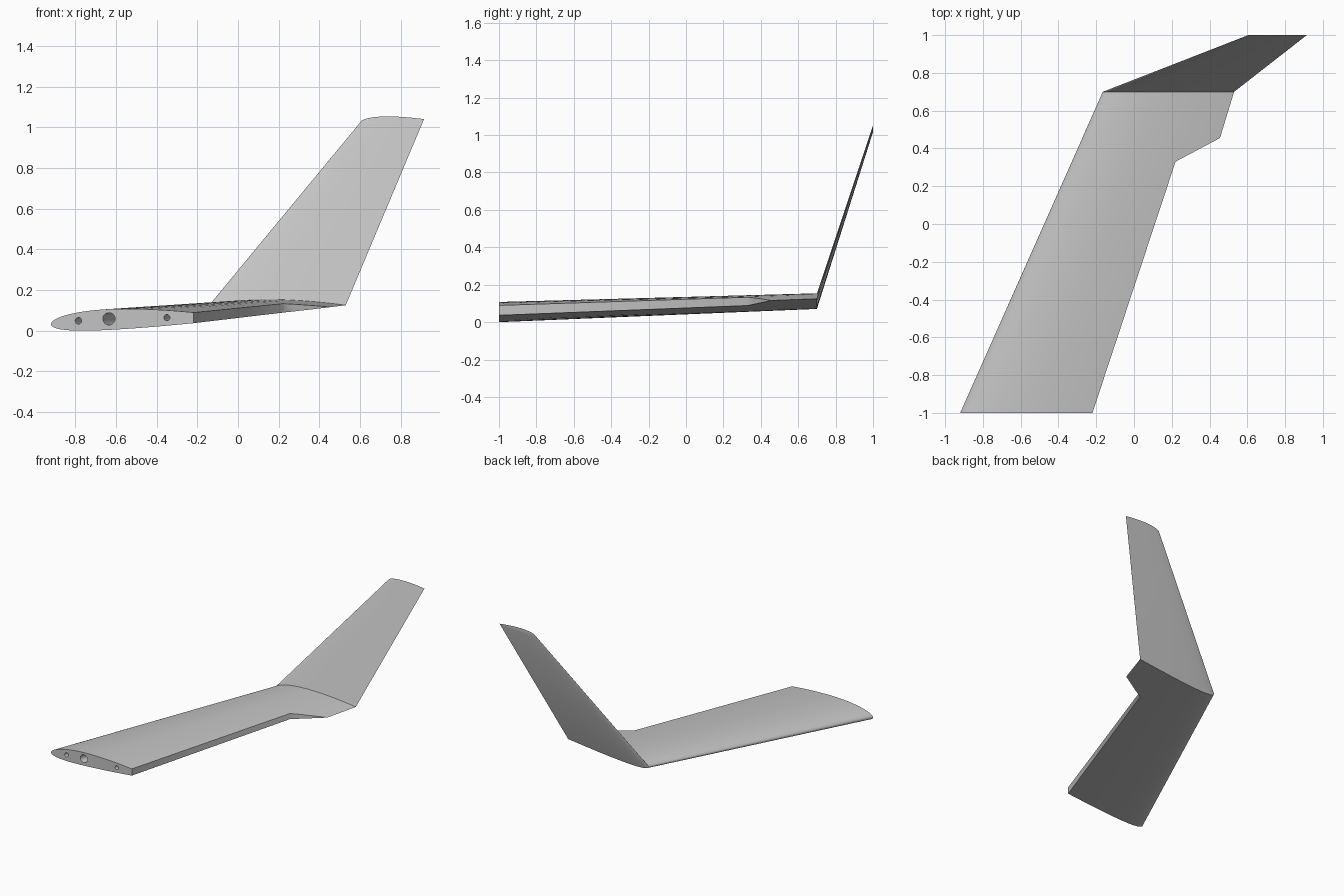
import bpy, bmesh, math

if "Cube" in bpy.data.objects:
    bpy.data.objects.remove(bpy.data.objects["Cube"], do_unlink=True)

grey = bpy.data.materials.new("light_grey")
grey.use_nodes = True
grey.diffuse_color = (0.55, 0.55, 0.55, 1)
grey.node_tree.nodes["Principled BSDF"].inputs["Base Color"].default_value = (0.55, 0.55, 0.55, 1)

STEPS = 28           # points along each side of the airfoil
THICK, CAMBER, PEAK = 0.11, 0.016, 0.4


def airfoil(y, lead, trail):
    """Closed cambered section in the plane y, from lead (x, z) to trail (x, z)."""
    chord = trail[0] - lead[0]

    def point(i, side):
        f = (1 - math.cos(math.pi * i / STEPS)) / 2
        half = 5 * THICK * (0.2969 * math.sqrt(f) - 0.126 * f - 0.3516 * f**2
                            + 0.2843 * f**3 - 0.1036 * f**4)
        if f < PEAK:
            mean = CAMBER / PEAK**2 * (2 * PEAK * f - f * f)
        else:
            mean = CAMBER / (1 - PEAK)**2 * (1 - 2 * PEAK + 2 * PEAK * f - f * f)
        z = lead[1] + f * (trail[1] - lead[1]) + chord * (mean + side * half)
        return (lead[0] + f * chord, y, z)

    upper = [point(i, 1) for i in range(STEPS, -1, -1)]
    lower = [point(i, -1) for i in range(1, STEPS)]
    return upper + lower


def circle(x, y, z, r, sides=32):
    turn = [2 * math.pi * i / sides for i in range(sides)]
    return [(x + r * math.cos(a), y, z + r * math.sin(a)) for a in turn]


def loft(name, first, last, cap_first=True):
    """Skin two matching loops and cap the ends."""
    bm = bmesh.new()
    a = [bm.verts.new(p) for p in first]
    b = [bm.verts.new(p) for p in last]
    n = len(a)
    for i in range(n):
        j = (i + 1) % n
        bm.faces.new((a[i], a[j], b[j], b[i]))
    if cap_first:
        bm.faces.new(a)
    bm.faces.new(b)
    bmesh.ops.recalc_face_normals(bm, faces=bm.faces)
    mesh = bpy.data.meshes.new(name)
    bm.to_mesh(mesh)
    bm.free()
    mesh.materials.append(grey)
    obj = bpy.data.objects.new(name, mesh)
    bpy.context.collection.objects.link(obj)
    return obj


def activate(obj):
    bpy.ops.object.select_all(action='DESELECT')
    obj.select_set(True)
    bpy.context.view_layer.objects.active = obj


def carve(target, cutter):
    cutter.hide_render = True
    mod = target.modifiers.new("cut", 'BOOLEAN')
    mod.operation, mod.solver, mod.object = 'DIFFERENCE', 'EXACT', cutter
    activate(target)
    bpy.ops.object.modifier_apply(modifier=mod.name)
    bpy.data.objects.remove(cutter, do_unlink=True)


# Main panel and upswept winglet share the section at the bend
root = airfoil(-1.0, (-0.92, 0.032), (0.01, 0.06))
bend = airfoil(0.7, (-0.165, 0.093), (0.53, 0.125))
tip = airfoil(1.0, (0.605, 1.027), (0.915, 1.04))
wing = loft("main_wing", root, bend)
winglet = loft("winglet", bend, tip, cap_first=False)

# Control surface bay cut out of the trailing edge
bay = [(-0.253, -1.1), (0.22, 0.33), (0.455, 0.455), (0.7, 0.585), (0.7, -1.1)]
carve(wing, loft("bay_cutter", [(x, y, -0.5) for x, y in bay],
                 [(x, y, 0.5) for x, y in bay]))

# Spar and pin sockets run along the sweep from the root face
for x, z, r, end_x, end_z in [(-0.785, 0.048, 0.016, -0.15, 0.095),
                              (-0.635, 0.058, 0.030, -0.03, 0.104),
                              (-0.350, 0.064, 0.015, 0.19, 0.110)]:
    slope_x, slope_z = (end_x - x) / 1.5, (end_z - z) / 1.5
    start = circle(x - 0.05 * slope_x, -1.05, z - 0.05 * slope_z, r)
    carve(wing, loft("socket_cutter", start, circle(end_x, 0.5, end_z, r)))

# Smooth skins with crisp cut edges
for part in (wing, winglet):
    activate(part)
    bpy.ops.object.shade_smooth_by_angle(angle=math.radians(50))
